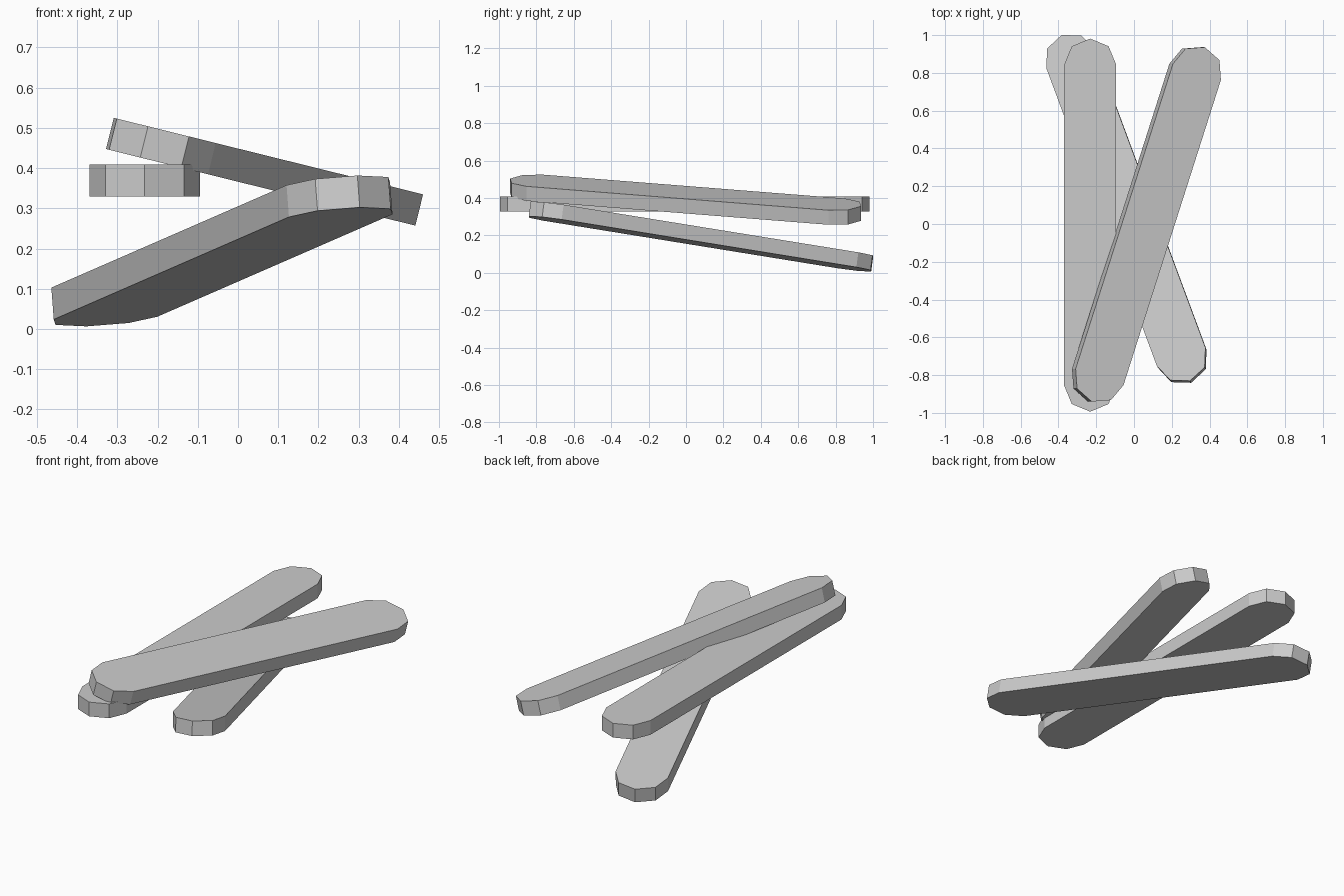
import bpy, bmesh
from math import sin, cos, pi, radians
from mathutils import Matrix, Vector

if "Cube" in bpy.data.objects:
    bpy.data.objects.remove(bpy.data.objects["Cube"])

WIDTH, STRAIGHT, THICK = 0.275, 1.70, 0.08


def stick(name, centre, rotation):
    """Flat stick with four-sided rounded ends, long axis along local y."""
    r = WIDTH / 2
    outline = []
    for end in (0, 1):
        for i in range(5):
            a = pi * (end + i / 4)
            y = STRAIGHT / 2 * (1 if end == 0 else -1)
            outline.append((r * cos(a), y + r * sin(a), -THICK / 2))
    bm = bmesh.new()
    face = bm.faces.new([bm.verts.new(p) for p in outline])
    ext = bmesh.ops.extrude_face_region(bm, geom=[face], use_keep_orig=True)
    top = [v for v in ext["geom"] if isinstance(v, bmesh.types.BMVert)]
    bmesh.ops.translate(bm, verts=top, vec=(0, 0, THICK))
    bmesh.ops.recalc_face_normals(bm, faces=bm.faces)
    mesh = bpy.data.meshes.new(name)
    bm.to_mesh(mesh)
    bm.free()
    obj = bpy.data.objects.new(name, mesh)
    bpy.context.collection.objects.link(obj)
    obj.matrix_world = Matrix.Translation(centre) @ rotation.to_4x4()
    return obj


# Level stick in the middle of the pile
stick("middle_stick", (-0.232, -0.006, 0.369), Matrix.Identity(3))

# Top stick, turned in plan then rolled down to the right
stick("top_stick", (0.066, -0.002, 0.391),
      Matrix.Rotation(radians(13.9), 3, 'Y') @ Matrix.Rotation(radians(-18.2), 3, 'Z'))

# Bottom stick, leaning from the ground up to the front right
along = Vector((-0.59, 1.59, -0.257)).normalized()
up = Vector((-0.075, 0.132, 0.988))
across = along.cross(up).normalized()
up = across.cross(along)
stick("bottom_stick", (-0.04, 0.08, 0.194), Matrix((across, along, up)).transposed())
